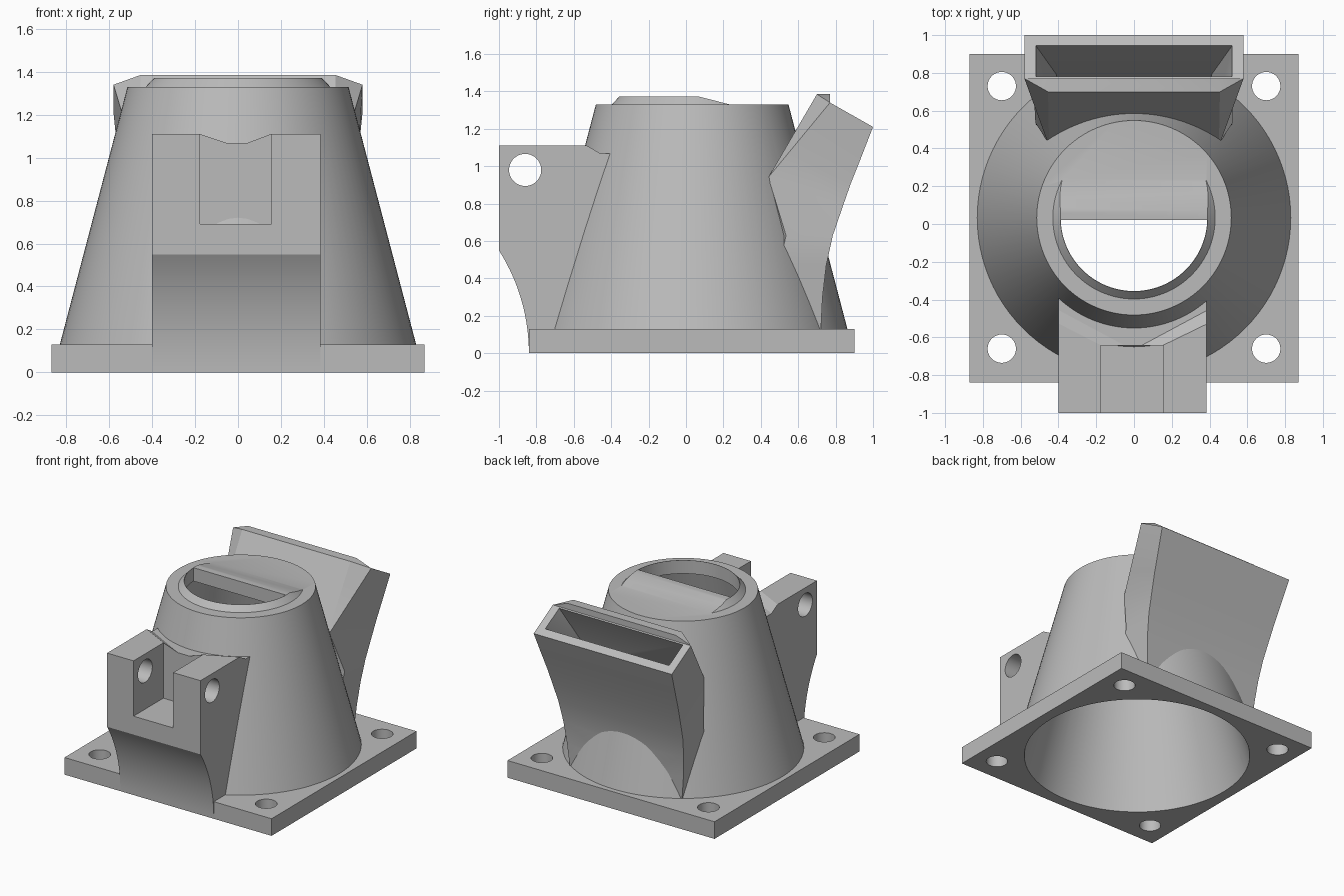
import bpy, bmesh, math
from mathutils import Vector

cube = bpy.data.objects.get("Cube")
if cube:
    bpy.data.objects.remove(cube)

grey = bpy.data.materials.new("light_grey")
grey.use_nodes = True
grey.diffuse_color = (0.5, 0.5, 0.5, 1)
grey.node_tree.nodes["Principled BSDF"].inputs["Base Color"].default_value = (0.5, 0.5, 0.5, 1)

CY = 0.033        # centre of the cone in y
PLATE_TOP = 0.13


def finish(bm, name):
    bmesh.ops.recalc_face_normals(bm, faces=bm.faces)
    mesh = bpy.data.meshes.new(name)
    bm.to_mesh(mesh)
    bm.free()
    ob = bpy.data.objects.new(name, mesh)
    bpy.context.collection.objects.link(ob)
    mesh.materials.append(grey)
    return ob


def loft(name, rings, lip=None):
    """Skin closed rings; lip gives two points that fold the first cap."""
    bm = bmesh.new()
    rows = [[bm.verts.new(p) for p in r] for r in rings]
    n = len(rows[0])
    for a, b in zip(rows, rows[1:]):
        for i in range(n):
            j = (i + 1) % n
            bm.faces.new((a[i], a[j], b[j], b[i]))
    bm.faces.new(rows[-1])
    if lip:
        f1, s1, k1, k2, s2, f2 = rows[0]
        l1, l2 = [bm.verts.new(p) for p in lip]
        for f in ((f1, f2, l2, l1), (f1, l1, s1), (f2, s2, l2), (l1, l2, s2, s1), (s1, s2, k2, k1)):
            bm.faces.new(f)
    else:
        bm.faces.new(rows[0])
    return finish(bm, name)


def box(name, x0, x1, y0, y1, z0, z1):
    return loft(name, [[(x0, y0, z), (x1, y0, z), (x1, y1, z), (x0, y1, z)] for z in (z0, z1)])


def turned(name, profile, n=96, x=0, y=CY):
    """Solid of revolution from (radius, z) pairs."""
    turn = [2 * math.pi * i / n for i in range(n)]
    return loft(name, [[(x + r * math.cos(a), y + r * math.sin(a), z) for a in turn] for r, z in profile])


def side_prism(name, points, x0, x1):
    return loft(name, [[(x, y, z) for y, z in points] for x in (x0, x1)])


def boolean(ob, tool, op="DIFFERENCE", keep=False):
    mod = ob.modifiers.new("bool", "BOOLEAN")
    mod.operation, mod.solver, mod.object = op, "EXACT", tool
    bpy.context.view_layer.objects.active = ob
    bpy.ops.object.modifier_apply(modifier=mod.name)
    if not keep:
        bpy.data.objects.remove(tool)


def lerp(a, b, t):
    return tuple(Vector(a).lerp(Vector(b), t))


# shared cutters: inner cavity, and a mid-wall cone that trims the attachments
cavity = turned("cavity_cutter", [(0.795, -0.02), (0.45, 1.27)])
mid_wall = turned("wall_cutter", [(0.83, -0.02), (0.465, 1.35)])

# base plate with four bolt holes
plate = box("base_plate", -0.87, 0.87, -0.84, 0.9, 0, PLATE_TOP)
for x in (-0.7, 0.7):
    for y in (-0.66, 0.73):
        boolean(plate, turned("bolt_cutter", [(0.075, -0.1), (0.075, 0.3)], 40, x, y))
boolean(plate, cavity, keep=True)

# cone housing, raised rim and sloped flap
housing = turned("cone_housing", [(0.83, PLATE_TOP), (0.515, 1.33)])
rim = turned("rim", [(0.42, 1.29), (0.43, 1.33), (0.39, 1.372)])
boolean(rim, side_prism("slope_cutter", [(0.07, 1.372), (0.235, 1.33), (0.6, 1.32), (0.6, 1.5), (0.07, 1.5)], -1, 1))
boolean(housing, rim, "UNION")
boolean(housing, cavity, keep=True)
hole = turned("hole_cutter", [(0.388, 1.15), (0.388, 1.6)])
boolean(hole, box("half_cutter", -1, 1, 0.02, 1, 1, 2))
boolean(housing, hole)

# rear chute: rings run front, side, back on +x, then mirrored
A, B, C = (0.455, 0.70, 1.385), (0.58, 0.77, 1.34), (0.46, 0.44, 0.94)
back = [(1.0, 1.21), (0.93, 1.03), (0.882, 0.91), (0.84, 0.79), (0.785, 0.63), (0.75, 0.47), (0.73, 0.3), (0.72, 0.1)]
rings = []
for i, (y, z) in enumerate(back):
    t = min(i / 3, 1)
    hw = 0.58 - 0.11 * (1.21 - z) / 1.1
    front, side = lerp(A, (0.45, 0.44, 0.94), t), lerp(B, C, t)
    if i > 3:
        front, side = (0.42, y - 0.3, z), (hw, y - 0.25, z)
    half = [front, side, (hw, y, z)]
    rings.append(half + [(-p[0], p[1], p[2]) for p in reversed(half)])
chute = loft("rear_chute", rings, [(0.455, 0.77, 1.385), (-0.455, 0.77, 1.385)])
passage_rows = [(0.52, 0.85, 1.465, 1.015, 1.37), (0.52, 0.78, 1.335, 0.945, 1.24),
                (0.41, 0.53, 0.89, 0.79, 0.83), (0.41, 0.45, 0.5, 0.69, 0.5)]
passage = loft("passage_cutter", [[(w, a, b), (w, c, d), (-w, c, d), (-w, a, b)] for w, a, b, c, d in passage_rows])
boolean(chute, mid_wall, keep=True)
boolean(chute, passage, keep=True)
boolean(housing, passage)

# front bracket with curved foot, clevis slot, pin hole and clearance notch
R = 1.025
foot = [(-0.84 - R + math.sqrt(R * R - z * z), z) for z in [0.55 * i / 16 for i in range(17)]]
bracket = side_prism("front_bracket", foot + [(-1, 1.11), (-0.3, 1.11), (-0.3, 0)], -0.4, 0.385)
boolean(bracket, box("slot_cutter", -0.178, 0.155, -1.2, -0.642, 0.69, 1.4))
notch = []
for z, side_y, x0, x1 in ((1.068, -0.45, -0.05, 0.04), (1.112, -0.525, -0.18, 0.157), (1.3, -0.525, -0.18, 0.157)):
    notch.append([(-0.41, side_y, z), (x0, -0.643, z), (x1, -0.643, z), (0.4, side_y, z), (0.4, 0, z), (-0.41, 0, z)])
boolean(bracket, loft("notch_cutter", notch))
ring = [2 * math.pi * i / 48 for i in range(48)]
boolean(bracket, side_prism("pin_cutter", [(-0.86 + 0.086 * math.cos(a), 0.98 + 0.086 * math.sin(a)) for a in ring], -1, 1))
boolean(bracket, mid_wall, keep=True)

for helper in (cavity, mid_wall):
    bpy.data.objects.remove(helper)

# smooth round surfaces, keep hard edges
for ob in (plate, housing, chute, bracket):
    bpy.ops.object.select_all(action="DESELECT")
    ob.select_set(True)
    bpy.context.view_layer.objects.active = ob
    bpy.ops.object.shade_smooth_by_angle(angle=math.radians(25))
